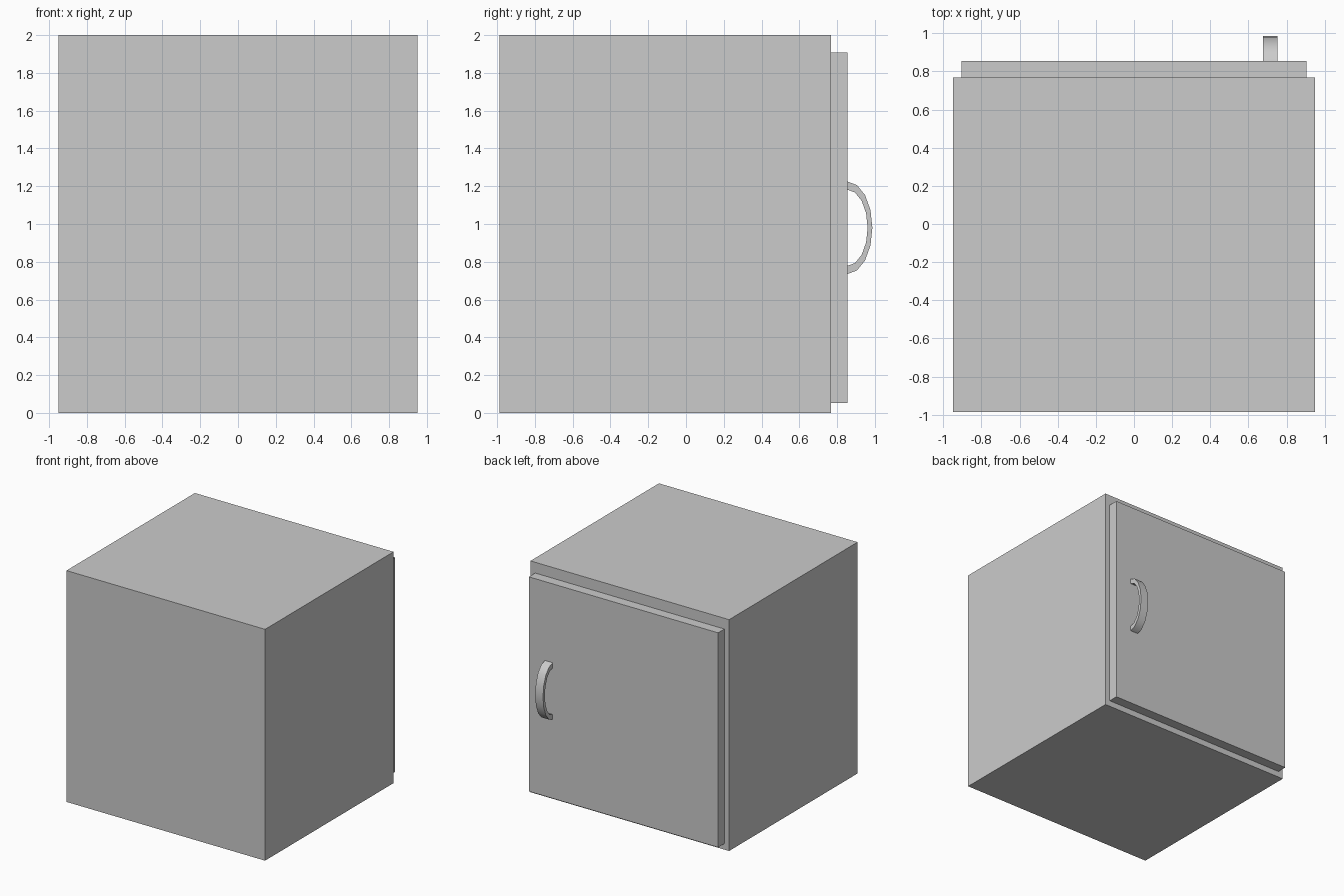
import bpy, bmesh
from math import sin, cos, pi

if "Cube" in bpy.data.objects:
    bpy.data.objects.remove(bpy.data.objects["Cube"])


def box(name, lo, hi):
    bpy.ops.mesh.primitive_cube_add(size=1, location=[(a + b) / 2 for a, b in zip(lo, hi)])
    ob = bpy.context.object
    ob.name = name
    ob.scale = [b - a for a, b in zip(lo, hi)]
    bpy.ops.object.transform_apply(location=False, rotation=False, scale=True)
    return ob


# Cabinet body and overlaid door
DOOR_Y = 0.854
box("cabinet_body", (-0.95, -0.987, 0), (0.95, 0.768, 2))
box("door", (-0.905, 0.768, 0.052), (0.905, DOOR_Y, 1.907))

# Handle: half-elliptical strap swept in the y-z plane
X0, X1, ZC, SEG = 0.677, 0.752, 0.98, 8
bm = bmesh.new()
rings = []
for i in range(SEG + 1):
    a = pi * i / SEG
    ring = []
    for x, ry, rz in ((X0, 0.133, 0.245), (X1, 0.133, 0.245),
                      (X1, 0.108, 0.202), (X0, 0.108, 0.202)):
        ring.append(bm.verts.new((x, DOOR_Y + ry * sin(a), ZC + rz * cos(a))))
    rings.append(ring)
for r, s in zip(rings, rings[1:]):
    for k in range(4):
        n = (k + 1) % 4
        bm.faces.new((r[k], r[n], s[n], s[k]))
bm.faces.new(rings[0])
bm.faces.new(rings[-1])
bmesh.ops.recalc_face_normals(bm, faces=bm.faces)
mesh = bpy.data.meshes.new("door_handle")
bm.to_mesh(mesh)
bm.free()
handle = bpy.data.objects.new("door_handle", mesh)
bpy.context.collection.objects.link(handle)

# Smooth the curved strap while keeping its edges sharp
bpy.ops.object.select_all(action='DESELECT')
handle.select_set(True)
bpy.context.view_layer.objects.active = handle
bpy.ops.object.shade_smooth_by_angle(angle=pi / 4)
